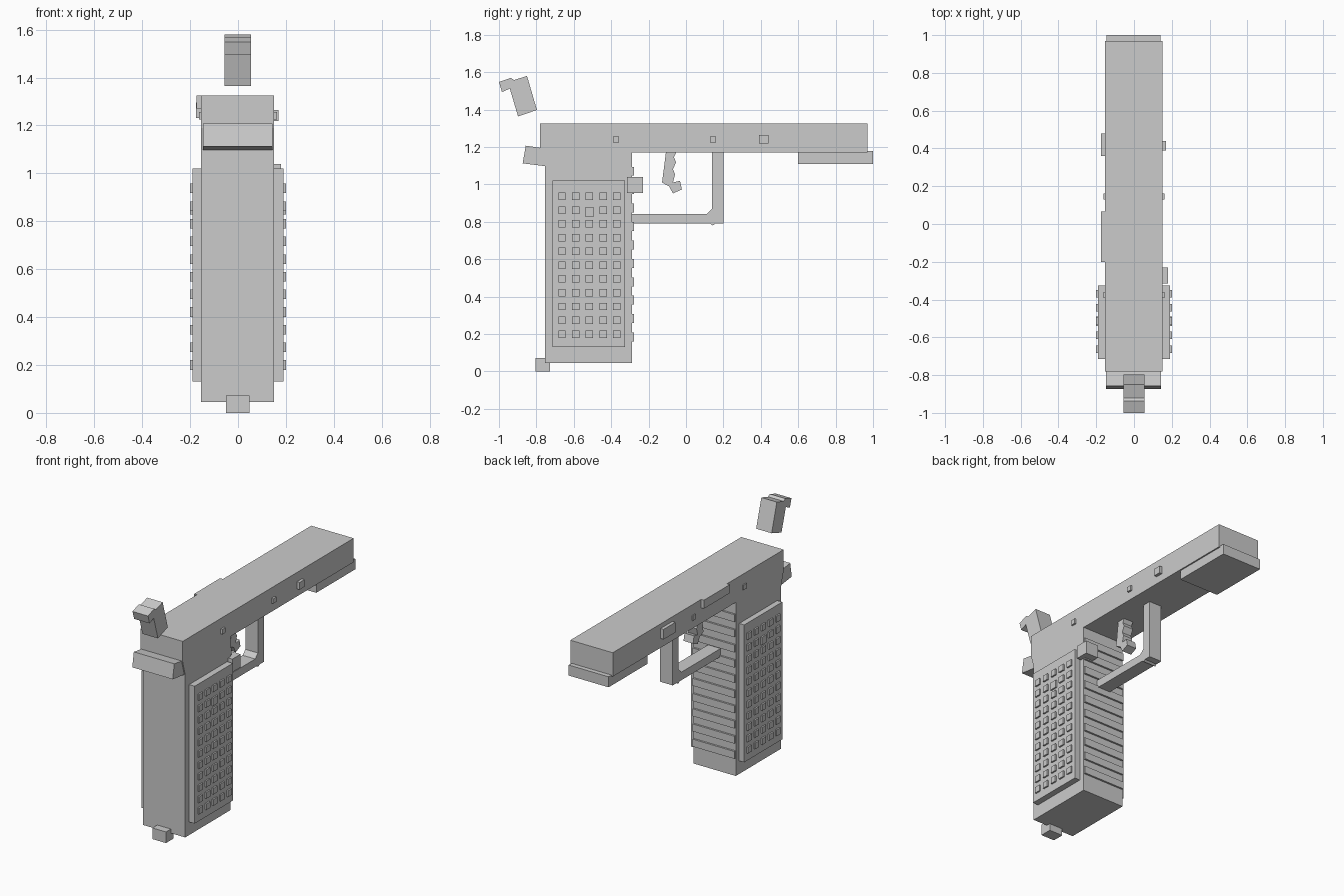
import bpy, bmesh

if "Cube" in bpy.data.objects:
    bpy.data.objects.remove(bpy.data.objects["Cube"])

grey = bpy.data.materials.new("plain_grey")
grey.diffuse_color = (0.6, 0.6, 0.6, 1)
grey.use_nodes = True
grey.node_tree.nodes["Principled BSDF"].inputs["Base Color"].default_value = grey.diffuse_color


def finish(name, bm):
    bmesh.ops.recalc_face_normals(bm, faces=bm.faces)
    me = bpy.data.meshes.new(name)
    bm.to_mesh(me)
    bm.free()
    me.materials.append(grey)
    ob = bpy.data.objects.new(name, me)
    bpy.context.collection.objects.link(ob)
    return ob


def profile(name, pts, x0, x1):
    """Extrude a (y, z) side outline from x0 to x1."""
    bm = bmesh.new()
    face = bm.faces.new([bm.verts.new((x0, y, z)) for y, z in pts])
    ext = bmesh.ops.extrude_face_region(bm, geom=[face])["geom"]
    verts = [v for v in ext if isinstance(v, bmesh.types.BMVert)]
    bmesh.ops.translate(bm, verts=verts, vec=(x1 - x0, 0, 0))
    return finish(name, bm)


def add_box(bm, x0, x1, y0, y1, z0, z1):
    vs = bmesh.ops.create_cube(bm, size=1)["verts"]
    bmesh.ops.scale(bm, verts=vs, vec=(x1 - x0, y1 - y0, z1 - z0))
    bmesh.ops.translate(bm, verts=vs,
                        vec=((x0 + x1) / 2, (y0 + y1) / 2, (z0 + z1) / 2))


def boxes(name, dims):
    bm = bmesh.new()
    for d in dims:
        add_box(bm, *d)
    return finish(name, bm)


# slide and grip body in one outline
profile("body", [(-0.78, 1.325), (0.97, 1.325), (0.97, 1.17), (-0.29, 1.17),
                 (-0.29, 0.045), (-0.755, 0.045), (-0.755, 1.10), (-0.78, 1.19)],
        -0.154, 0.15)

# block under the front of the slide
boxes("front_under_block", [(-0.145, 0.141, 0.6, 1.0, 1.11, 1.178)])

# tilted tang at the back
profile("rear_tang", [(-0.857, 1.207), (-0.74, 1.19), (-0.74, 1.096), (-0.873, 1.113)],
        -0.147, 0.143)

# separate hammer piece above the back
profile("hammer", [(-1.0, 1.548), (-0.936, 1.57), (-0.92, 1.558), (-0.85, 1.58),
                   (-0.797, 1.398), (-0.898, 1.364), (-0.942, 1.512), (-0.984, 1.494)],
        -0.056, 0.055)

# trigger guard with a chamfered corner
profile("trigger_guard", [(-0.30, 0.79), (0.13, 0.79), (0.143, 0.78), (0.156, 0.79),
                          (0.2, 0.79), (0.2, 1.175), (0.14, 1.175), (0.14, 0.87),
                          (0.112, 0.842), (-0.30, 0.842)], -0.045, 0.045)

# curved trigger
profile("trigger", [(-0.107, 1.175), (-0.05, 1.175), (-0.065, 1.145), (-0.053, 1.12),
                    (-0.07, 1.08), (-0.058, 1.055), (-0.07, 1.01), (-0.032, 1.02),
                    (-0.022, 0.973), (-0.07, 0.952), (-0.09, 0.99), (-0.128, 1.01)],
        -0.035, 0.033)

# grip panels with a grid of studs and one larger stud, both sides
for side, label in ((1, "right"), (-1, "left")):
    def out(a, b):
        return (a, b) if side > 0 else (-b, -a)
    boxes(f"grip_panel_{label}", [(*out(0.14, 0.19), -0.715, -0.325, 0.13, 1.02)])
    studs = []
    for c in range(5):
        for r in range(11):
            y, z = -0.663 + 0.0735 * c, 0.2 + 0.0737 * r
            h = 0.02
            if (c, r) == (2, 9):
                h, z = 0.025, 0.853
            studs.append((*out(0.185, 0.2), y - h, y + h, z - h, z + h))
    boxes(f"grip_studs_{label}", studs)
    # small pins on the slide side
    boxes(f"slide_pins_{label}",
          [(*out(0.14, 0.162), y - 0.016, y + 0.016, 1.225, 1.257)
           for y in (0.145, -0.375)])

# ridges across the front of the grip
boxes("grip_ridges", [(-0.152, 0.148, -0.30, -0.278, z - 0.024, z + 0.024)
                      for z in [0.184 + 0.0985 * i for i in range(10)]])

# release button, right side
boxes("release_button", [(0.09, 0.18, -0.315, -0.23, 0.955, 1.04)])
# square pin, right side
boxes("side_pin", [(0.14, 0.169, 0.39, 0.44, 1.218, 1.265)])
# catch lever and block, left side
boxes("catch_lever", [(-0.174, -0.14, -0.2, 0.065, 1.27, 1.325)])
boxes("side_block", [(-0.176, -0.14, 0.36, 0.48, 1.23, 1.295)])
# tab at the bottom of the grip
boxes("base_tab", [(-0.05, 0.047, -0.805, -0.728, 0.0, 0.072)])
